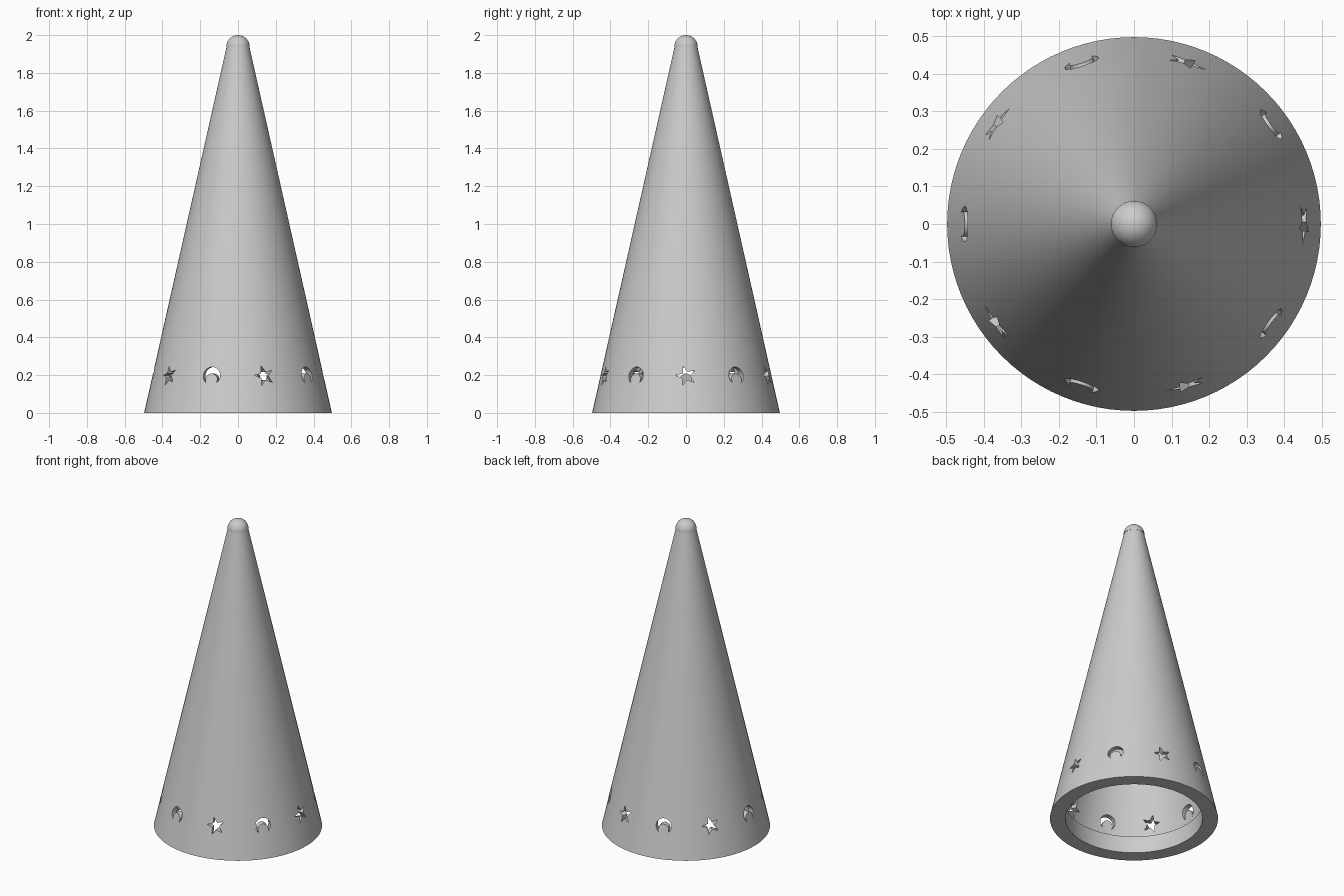
import bpy
import bmesh
from math import sin, cos, pi, radians, sqrt
from mathutils import Matrix, Vector

if "Cube" in bpy.data.objects:
    bpy.data.objects.remove(bpy.data.objects["Cube"], do_unlink=True)

BASE_R, TOP_R, TOP_Z = 0.497, 0.0585, 1.947
CAP_R, CAP_Z = 0.062, 1.938
LIP_R, LIP_Z, WALL = 0.405, 0.11, 0.035
HOLE_Z, HOLE_COUNT, SEGMENTS = 0.196, 10, 96

# Single plain material
grey = bpy.data.materials.new("plain grey")
grey.use_nodes = True
colour = (0.6, 0.6, 0.6, 1)
grey.diffuse_color = colour
grey.node_tree.nodes["Principled BSDF"].inputs["Base Color"].default_value = colour


def new_object(name, bm):
    bmesh.ops.recalc_face_normals(bm, faces=bm.faces)
    mesh = bpy.data.meshes.new(name)
    bm.to_mesh(mesh)
    bm.free()
    obj = bpy.data.objects.new(name, mesh)
    bpy.context.collection.objects.link(obj)
    mesh.materials.append(grey)
    return obj


def lathe(name, profile):
    """Spin a (radius, height) profile around the z axis."""
    bm = bmesh.new()
    verts = [bm.verts.new((r, 0, z)) for r, z in profile]
    edges = [bm.edges.new(pair) for pair in zip(verts, verts[1:])]
    bmesh.ops.spin(bm, geom=verts + edges, axis=(0, 0, 1), cent=(0, 0, 0),
                   angle=2 * pi, steps=SEGMENTS)
    bmesh.ops.remove_doubles(bm, verts=bm.verts, dist=1e-5)
    return new_object(name, bm)


def cone_radius(z):
    return BASE_R + (TOP_R - BASE_R) * z / TOP_Z


def star_outline(outer=0.055, inner=0.022, tilt=15):
    points = []
    for i in range(10):
        r, a = (inner if i % 2 else outer), radians(90 + tilt + 36 * i)
        points.append((r * cos(a), r * sin(a)))
    return points


def moon_outline(outer=0.047, inner=0.033, drop=0.021, steps=20):
    """Crescent with its horns down: a disc minus a lowered smaller disc."""
    tip_y = (inner ** 2 - outer ** 2 - drop ** 2) / (2 * drop)
    tip_x = sqrt(outer ** 2 - tip_y ** 2)
    outer_half = Vector((0, 1)).angle(Vector((tip_x, tip_y)))
    inner_half = Vector((0, 1)).angle(Vector((tip_x, tip_y + drop)))
    sweep = [1 - 2 * i / steps for i in range(steps + 1)]
    outside = [(outer * sin(outer_half * t), outer * cos(outer_half * t)) for t in sweep]
    inside = [(inner * sin(inner_half * t), inner * cos(inner_half * t) - drop)
              for t in sweep]
    return outside + inside[-2:0:-1]


def add_prism(bm, outline, angle):
    """Extrude an upright outline radially through the wall at the given angle."""
    place = Matrix.Rotation(angle, 4, "Z")
    face = bm.faces.new([bm.verts.new(place @ Vector((0.3, u, HOLE_Z + v)))
                         for u, v in outline])
    moved = bmesh.ops.extrude_face_region(bm, geom=[face], use_keep_orig=True)["geom"]
    bmesh.ops.translate(bm, verts=[g for g in moved if isinstance(g, bmesh.types.BMVert)],
                        vec=place @ Vector((0.3, 0, 0)))


def smooth(obj):
    bpy.ops.object.select_all(action="DESELECT")
    obj.select_set(True)
    bpy.context.view_layer.objects.active = obj
    bpy.ops.object.shade_smooth_by_angle(angle=radians(30))


# Thin hollow cone with a thick lip inside the base
profile = [(0, 1.87)]
profile += [(cone_radius(z) - WALL, z) for z in (1.87, 1.2, 0.3, LIP_Z)]
profile += [(LIP_R, LIP_Z), (LIP_R, 0)]
profile += [(cone_radius(z), z) for z in (0, 0.1, 0.3, 1.2, TOP_Z)]
profile += [(0, TOP_Z)]
cone = lathe("hollow_cone", profile)

# Alternating star and moon openings around the base
bm = bmesh.new()
for i in range(HOLE_COUNT):
    outline = star_outline() if i % 2 == 0 else moon_outline()
    add_prism(bm, outline, 2 * pi * i / HOLE_COUNT)
cutter = new_object("opening_cutter", bm)
cutter.hide_render = True

cut = cone.modifiers.new("openings", "BOOLEAN")
cut.object = cutter
cut.operation = "DIFFERENCE"
cut.solver = "EXACT"
bpy.context.view_layer.objects.active = cone
bpy.ops.object.modifier_apply(modifier=cut.name)
bpy.data.objects.remove(cutter, do_unlink=True)
smooth(cone)

# Rounded tip, slightly wider than the end of the cone
dome = [(CAP_R * cos(pi / 2 * i / 12), CAP_Z + CAP_R * sin(pi / 2 * i / 12))
        for i in range(12)]
smooth(lathe("rounded_tip", [(0, CAP_Z)] + dome + [(0, CAP_Z + CAP_R)]))
